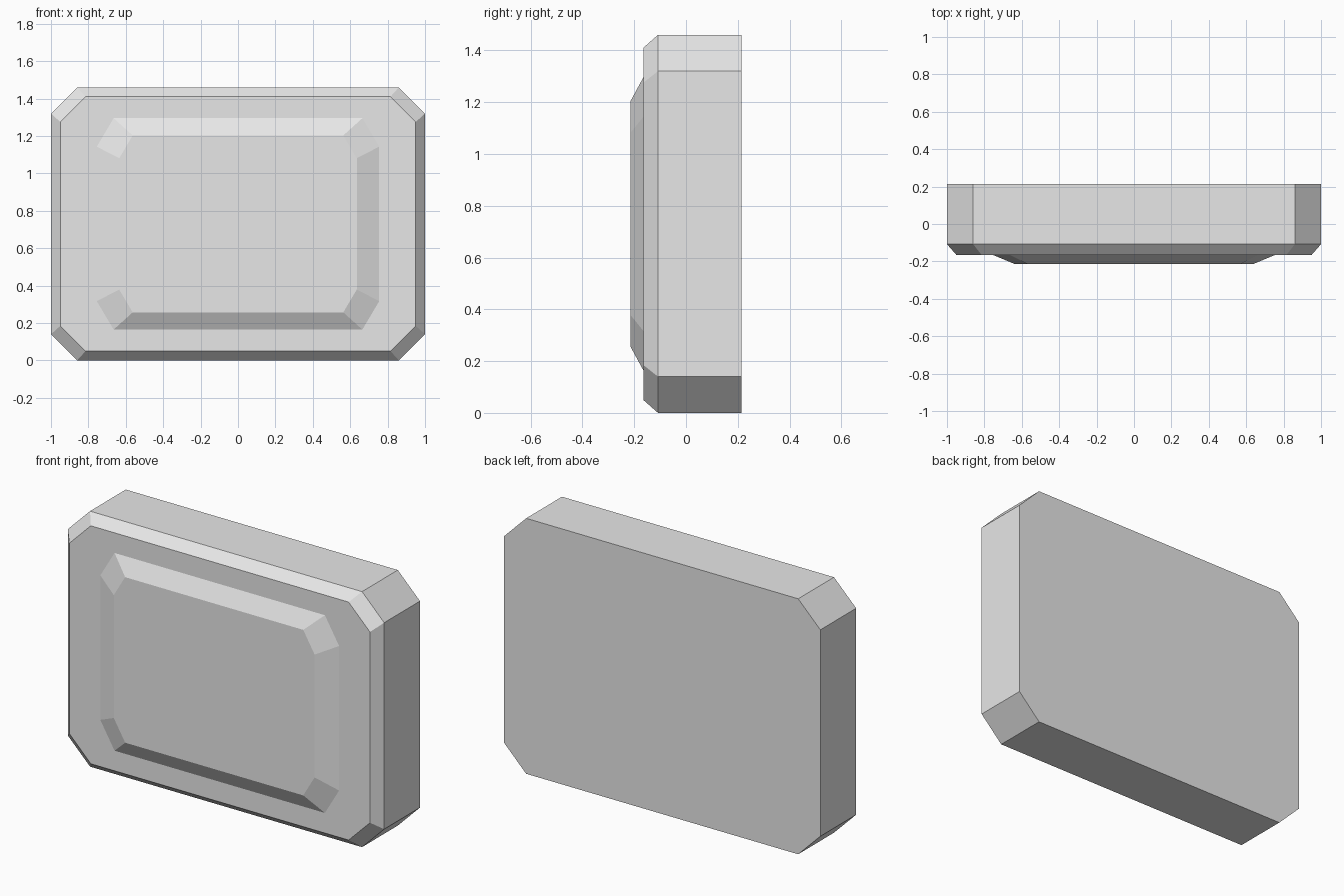
import bpy
import bmesh

cube = bpy.data.objects.get("Cube")
if cube:
    bpy.data.objects.remove(cube, do_unlink=True)

MID_Z = 0.73  # height of the centre of the case

grey = bpy.data.materials.new("light_grey")
grey.use_nodes = True
colour = (0.8, 0.8, 0.8, 1.0)
grey.diffuse_color = colour
grey.node_tree.nodes["Principled BSDF"].inputs["Base Color"].default_value = colour


def octagon(bm, y, half_w, half_h, cut_x, cut_z):
    """Ring of eight vertices: a rectangle with its corners cut off."""
    ring = []
    for sx, sz in ((1, 1), (-1, 1), (-1, -1), (1, -1)):
        side = (sx * half_w, sz * (half_h - cut_z))
        end = (sx * (half_w - cut_x), sz * half_h)
        pair = (side, end) if sx == sz else (end, side)
        ring += [bm.verts.new((x, y, MID_Z + z)) for x, z in pair]
    return ring


# Rings from the back to the front: y, half width, half height, corner cuts
profile = [
    (0.215, 1.0, 0.73, 0.14, 0.14),        # flat back
    (-0.108, 1.0, 0.73, 0.14, 0.14),       # end of the straight sides
    (-0.165, 0.95, 0.68, 0.135, 0.135),    # chamfered front rim
    (-0.165, 0.755, 0.565, 0.09, 0.152),   # foot of the raised panel
    (-0.215, 0.635, 0.473, 0.072, 0.122),  # face of the raised panel
]

bm = bmesh.new()
rings = [octagon(bm, *row) for row in profile]
for a, b in zip(rings, rings[1:]):
    for i in range(8):
        j = (i + 1) % 8
        bm.faces.new((a[i], a[j], b[j], b[i]))
bm.faces.new(rings[0])
bm.faces.new(rings[-1])
bmesh.ops.recalc_face_normals(bm, faces=bm.faces)

mesh = bpy.data.meshes.new("case_with_raised_panel")
bm.to_mesh(mesh)
bm.free()
mesh.materials.append(grey)
case = bpy.data.objects.new("case_with_raised_panel", mesh)
bpy.context.collection.objects.link(case)
